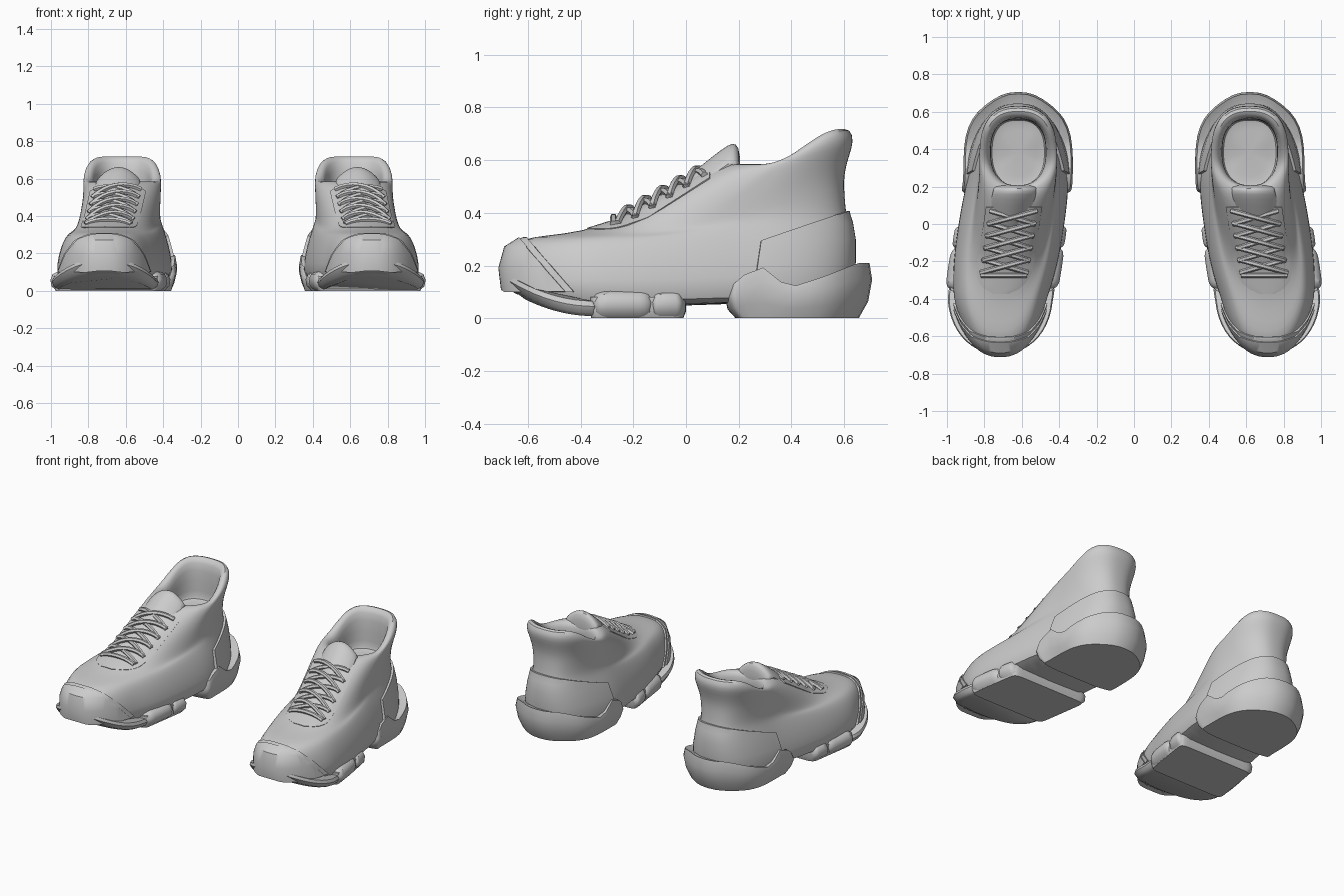
import bpy, bmesh
from math import sin, cos, pi, sqrt
from mathutils import Vector
from mathutils.bvhtree import BVHTree

cube = bpy.data.objects.get("Cube")
if cube:
    bpy.data.objects.remove(cube)

grey = bpy.data.materials.new("plain_grey")
grey.use_nodes = True
grey.diffuse_color = (0.6, 0.6, 0.6, 1)
grey.node_tree.nodes["Principled BSDF"].inputs["Base Color"].default_value = (0.6, 0.6, 0.6, 1)
parts = []


def centre(y):
    """Curved centre line of the left shoe."""
    return 0.655 - 0.15 * min(max(y, -0.4), 0.24)


def power(v, e):
    return (1 if v >= 0 else -1) * abs(v) ** e


def climb(u):
    """Smooth step that raises each ring towards the heel."""
    t = min(1, max(0, (u - 0.28) / 0.68))
    return t * t * (3 - 2 * t)


def toe_spring(y):
    """Upward curve of the sole under the toes."""
    return 0.115 * max(0, (-0.35 - y) / 0.35) ** 2


def heel_height(y):
    """Zigzag top edge of the heel block."""
    points = [(0, 0.11), (0.16, 0.11), (0.27, 0.21), (0.39, 0.115), (0.51, 0.155), (0.66, 0.21), (1, 0.21)]
    for (y0, z0), (y1, z1) in zip(points, points[1:]):
        if y <= y1:
            return z0 + (z1 - z0) * (y - y0) / (y1 - y0)


def make_object(name, bm, thickness=0, subdivide=0):
    mesh = bpy.data.meshes.new(name)
    bm.to_mesh(mesh)
    bm.free()
    mesh.materials.append(grey)
    ob = bpy.data.objects.new(name, mesh)
    bpy.context.collection.objects.link(ob)
    if thickness:
        solid = ob.modifiers.new("thickness", 'SOLIDIFY')
        solid.thickness = thickness
        solid.offset = -1
    if subdivide:
        ob.modifiers.new("smooth", 'SUBSURF').levels = subdivide
    mirror = ob.modifiers.new("other_shoe", 'MIRROR')
    mirror.use_mirror_merge = False
    parts.append(ob)


def loft(rows, front=0.86, back=0.8, mid=0.5, count=48, lumps=0, spring=0, caps=True, height=None):
    """Stack closed rings given as (front y, front z, back y, back z, half width)."""
    bm = bmesh.new()
    rings = []
    for yf, zf, yb, zb, w in rows:
        ym = yf + (yb - yf) * mid
        ring = []
        for k in range(count):
            a = 2 * pi * k / count
            c, s = cos(a), sin(a)
            e, reach = (back, yb - ym) if c >= 0 else (front, ym - yf)
            grow = 1 + lumps * cos(6 * a)
            y = ym + reach * power(c, e)
            z = zf + (zb - zf) * climb((y - yf) / (yb - yf))
            if height:
                z *= height(y)
            z = max(z + spring * toe_spring(y), toe_spring(y))
            x = centre(y) - w * grow * power(s, e)
            ring.append(bm.verts.new((x, ym + (y - ym) * grow, z)))
        rings.append(ring)
    for low, high in zip(rings, rings[1:]):
        for k in range(count):
            n = (k + 1) % count
            bm.faces.new((low[k], low[n], high[n], high[k]))
    if caps:
        bm.faces.new(rings[0][::-1])
        bm.faces.new(rings[-1])
    bm.normal_update()
    return bm


# Upper: outside wall, rolled collar, then lining and insole
outside = [
    (-0.64, 0.03, 0.60, 0.055, 0.272),
    (-0.69, 0.10, 0.62, 0.11, 0.288),
    (-0.70, 0.19, 0.63, 0.21, 0.275),
    (-0.68, 0.265, 0.63, 0.30, 0.25),
    (-0.62, 0.302, 0.62, 0.36, 0.23),
    (-0.53, 0.314, 0.61, 0.39, 0.22),
    (-0.40, 0.328, 0.605, 0.43, 0.21),
    (-0.25, 0.375, 0.60, 0.49, 0.206),
    (-0.10, 0.46, 0.60, 0.55, 0.206),
    (0.04, 0.54, 0.62, 0.62, 0.208),
    (0.12, 0.58, 0.637, 0.67, 0.208),
]
lining = [
    (0.17, 0.587, 0.625, 0.72, 0.195),
    (0.20, 0.58, 0.58, 0.72, 0.165),
    (0.21, 0.53, 0.56, 0.66, 0.145),
    (0.20, 0.44, 0.56, 0.48, 0.148),
    (0.20, 0.42, 0.56, 0.45, 0.146),
    (0.23, 0.42, 0.53, 0.45, 0.11),
]
make_object("upper", loft(outside + lining), subdivide=1)


def overlay(name, rows, planes, lift, thickness=0.025):
    """Raised panel: part of the upper's wall trimmed by planes (point y, z; kept direction y, z)."""
    bm = loft(rows, caps=False, count=96)
    for y, z, ny, nz in planes:
        bmesh.ops.bisect_plane(bm, geom=bm.verts[:] + bm.edges[:] + bm.faces[:],
                               plane_co=(0, y, z), plane_no=(0, ny, nz), clear_inner=True)
    bm.normal_update()
    for v, n in [(v, v.normal.copy()) for v in bm.verts]:
        v.co += n * lift
    make_object(name, bm, thickness)


overlay("toe_cap", outside[1:7], [(-0.63, 0.30, -0.24, -0.21)], 0.012)
overlay("toe_cap_trim", outside[1:7], [(-0.60, 0.30, -0.24, -0.21)], 0.005)
overlay("heel_counter", outside[:8], [(0.27, 0.2, 1, -0.15), (0.28, 0.29, 0.12, -0.34)], 0.014)

# Soles: toe plate, forefoot plate with two pods, and a lumpy heel block
make_object("toe_sole", loft([
    (-0.61, 0.008, -0.35, 0.008, 0.25),
    (-0.67, 0.02, -0.34, 0.02, 0.272),
    (-0.695, 0.045, -0.34, 0.045, 0.283),
    (-0.69, 0.065, -0.35, 0.065, 0.275)], front=0.92, back=0.3, mid=0.95, spring=1))
make_object("forefoot_sole", loft([
    (-0.36, 0, -0.01, 0, 0.272),
    (-0.365, 0.03, 0, 0.03, 0.285),
    (-0.365, 0.08, 0, 0.08, 0.28)], front=0.15, back=0.15))
for name, y0, y1, w in (("forefoot_pod", -0.365, -0.11, 0.304), ("midfoot_pod", -0.14, 0.0, 0.3)):
    make_object(name, loft([
        (y0 + 0.01, 0.003, y1 - 0.01, 0.003, w - 0.03),
        (y0, 0.025, y1, 0.025, w - 0.006),
        (y0, 0.06, y1, 0.06, w),
        (y0 + 0.01, 0.09, y1 - 0.01, 0.09, w - 0.012),
        (y0 + 0.03, 0.105, y1 - 0.02, 0.105, w - 0.04)], front=0.35, back=0.35))
make_object("heel_sole", loft([
    (0.19, 0, 0.65, 0, 0.265),
    (0.16, 0.3, 0.685, 0.3, 0.283),
    (0.15, 0.7, 0.70, 0.7, 0.297),
    (0.16, 1, 0.69, 1, 0.287),
    (0.20, 0.93, 0.63, 0.93, 0.22)],
    front=0.3, back=0.86, mid=0.25, lumps=0.015, height=heel_height))

# Eyestay: rounded patch draped over the instep
surface = loft(outside, caps=False, count=96)
tree = BVHTree.FromBMesh(surface)
surface.free()


def drape(x, y):
    return tree.ray_cast(Vector((x, y, 2)), Vector((0, 0, -1)))[0]


def sheet(rows, half, name, thickness, subdivide=0):
    """Strip of quads through rows of points."""
    bm = bmesh.new()
    grid = [[bm.verts.new(p) for p in row] for row in rows]
    for low, high in zip(grid, grid[1:]):
        for k in range(2 * half):
            bm.faces.new((low[k], low[k + 1], high[k + 1], high[k]))
    make_object(name, bm, thickness, subdivide)


rows = []
for i in range(17):
    y = -0.375 + 0.029 * i
    w = 0.15 * sqrt(1 - min(0, (y + 0.23) / 0.15) ** 2)
    xs = [centre(y) + w * t / 6 for t in range(-6, 7)]
    rows.append([(x, y, drape(x, y).z + 0.007) for x in xs])
sheet(rows, 6, "eyestay", 0.016)

# Tongue: arched strip that folds over at its top edge
rows = [[(centre(y) + 0.01 + w * t / 4, y, z - 0.075 * (t / 4) ** 2) for t in range(-4, 5)]
        for y, z, w in ((-0.1, 0.455, 0.115), (0.02, 0.55, 0.12), (0.1, 0.615, 0.125),
                        (0.165, 0.664, 0.124), (0.19, 0.666, 0.12), (0.208, 0.63, 0.12), (0.205, 0.5, 0.12))]
sheet(rows, 4, "tongue", 0.02, 1)

# Laces: criss-cross cords laid on the throat
curve = bpy.data.curves.new("laces", 'CURVE')
curve.dimensions = '3D'
curve.bevel_depth = 0.014
curve.bevel_resolution = 1
curve.use_fill_caps = True
curve.materials.append(grey)


def lace(x0, y0, x1, y1, lift):
    points = []
    for k in range(9):
        t = k / 8
        y = y0 + (y1 - y0) * t
        x = centre(y) + x0 + (x1 - x0) * t
        points.append((x, y, drape(x, y).z + 0.01 + lift * sin(pi * t)))
    for side in (1, -1):
        spline = curve.splines.new('POLY')
        spline.points.add(len(points) - 1)
        for p, (x, y, z) in zip(spline.points, points):
            p.co = (side * x, y, z, 1)


lace(-0.12, -0.275, 0.12, -0.275, 0.006)
for step in range(5):
    y = -0.26 + step * 0.065
    lace(-0.125, y, 0.125, y + 0.07, 0.006)
    lace(0.125, y, -0.125, y + 0.07, 0.018)
laces = bpy.data.objects.new("laces", curve)
bpy.context.collection.objects.link(laces)
parts.append(laces)

# Apply modifiers and shade smooth with sharp edges kept
bpy.ops.object.select_all(action='DESELECT')
for ob in parts:
    ob.select_set(True)
bpy.context.view_layer.objects.active = parts[0]
bpy.ops.object.convert(target='MESH')
bpy.ops.object.shade_smooth_by_angle(angle=0.7)
